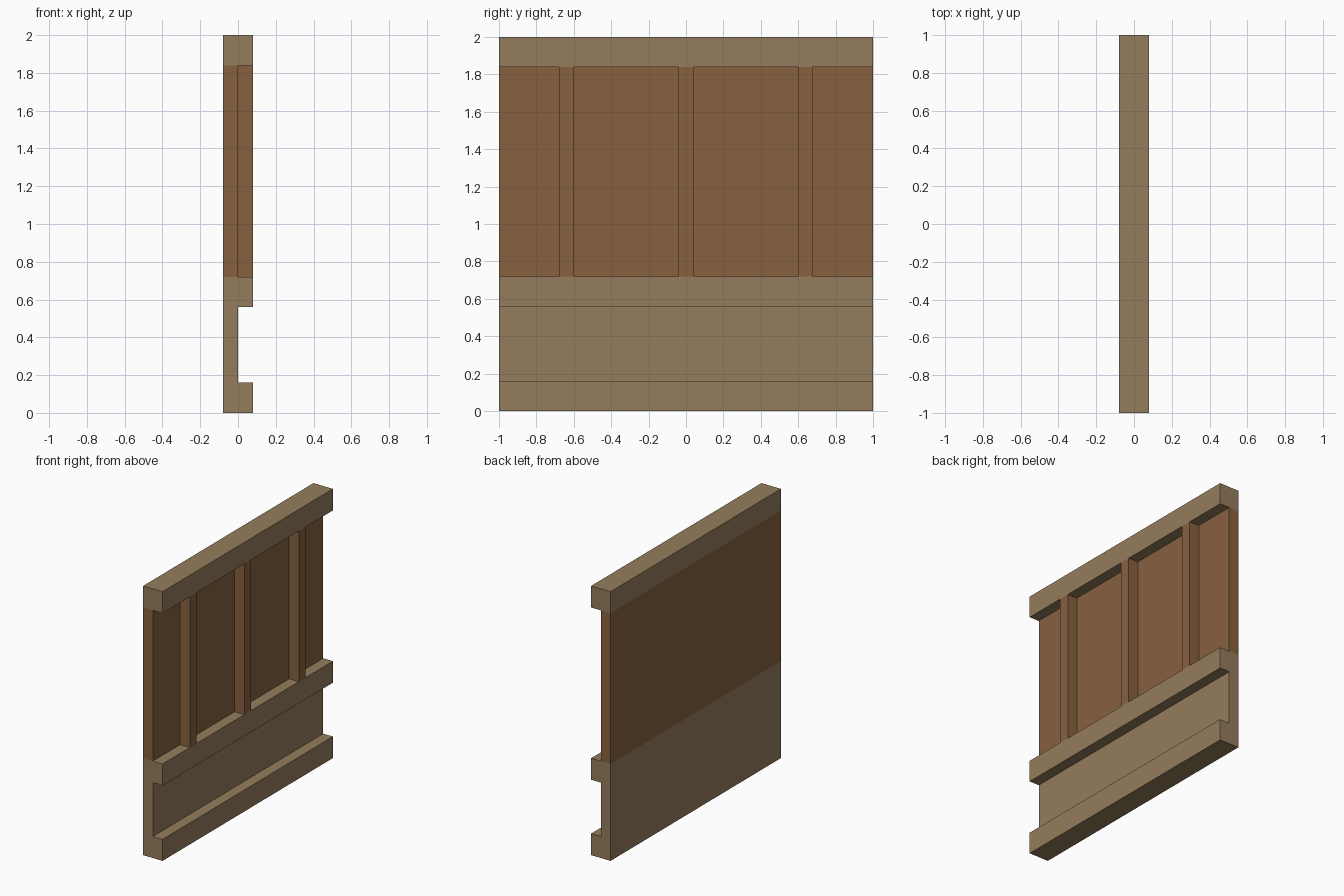
import bpy
import bmesh

cube = bpy.data.objects.get("Cube")
if cube:
    bpy.data.objects.remove(cube, do_unlink=True)

DEPTH = 0.08        # half thickness of the wall
LENGTH = 1.0        # half length of the wall
SILL, HEAD, TOP = 0.72, 1.84, 2.0


def make_material(name, color):
    mat = bpy.data.materials.new(name)
    mat.use_nodes = True
    mat.diffuse_color = color
    bsdf = mat.node_tree.nodes["Principled BSDF"]
    bsdf.inputs["Base Color"].default_value = color
    bsdf.inputs["Roughness"].default_value = 0.9
    return mat


tan_wood = make_material("tan wood", (0.296, 0.202, 0.107, 1))
brown_wood = make_material("brown wood", (0.242, 0.120, 0.051, 1))


def extrude_profile(name, profile, y0, y1, mat):
    """Extrude an x-z outline along y."""
    bm = bmesh.new()
    face = bm.faces.new([bm.verts.new((x, y0, z)) for x, z in profile])
    moved = bmesh.ops.extrude_face_region(bm, geom=[face])["geom"]
    verts = [v for v in moved if isinstance(v, bmesh.types.BMVert)]
    bmesh.ops.translate(bm, verts=verts, vec=(0, y1 - y0, 0))
    bmesh.ops.recalc_face_normals(bm, faces=bm.faces)
    mesh = bpy.data.meshes.new(name)
    bm.to_mesh(mesh)
    bm.free()
    mesh.materials.append(mat)
    obj = bpy.data.objects.new(name, mesh)
    bpy.context.collection.objects.link(obj)
    return obj


def rectangle(x0, x1, z0, z1):
    return [(x0, z0), (x1, z0), (x1, z1), (x0, z1)]


# Lower wall with its base rail and middle rail
lower_profile = [(-DEPTH, 0), (DEPTH, 0), (DEPTH, 0.16), (0, 0.16),
                 (0, 0.56), (DEPTH, 0.56), (DEPTH, SILL), (-DEPTH, SILL)]
extrude_profile("lower_wall", lower_profile, -LENGTH, LENGTH, tan_wood)

# Upper panel and top rail
extrude_profile("upper_panel", rectangle(-DEPTH, 0, SILL, HEAD), -LENGTH, LENGTH, brown_wood)
extrude_profile("top_rail", rectangle(-DEPTH, DEPTH, HEAD, TOP), -LENGTH, LENGTH, tan_wood)

# Upright battens on the panel
for label, y in (("front", -0.64), ("middle", 0), ("back", 0.64)):
    extrude_profile(label + "_batten", rectangle(0, DEPTH, SILL, HEAD),
                    y - 0.04, y + 0.04, brown_wood)
